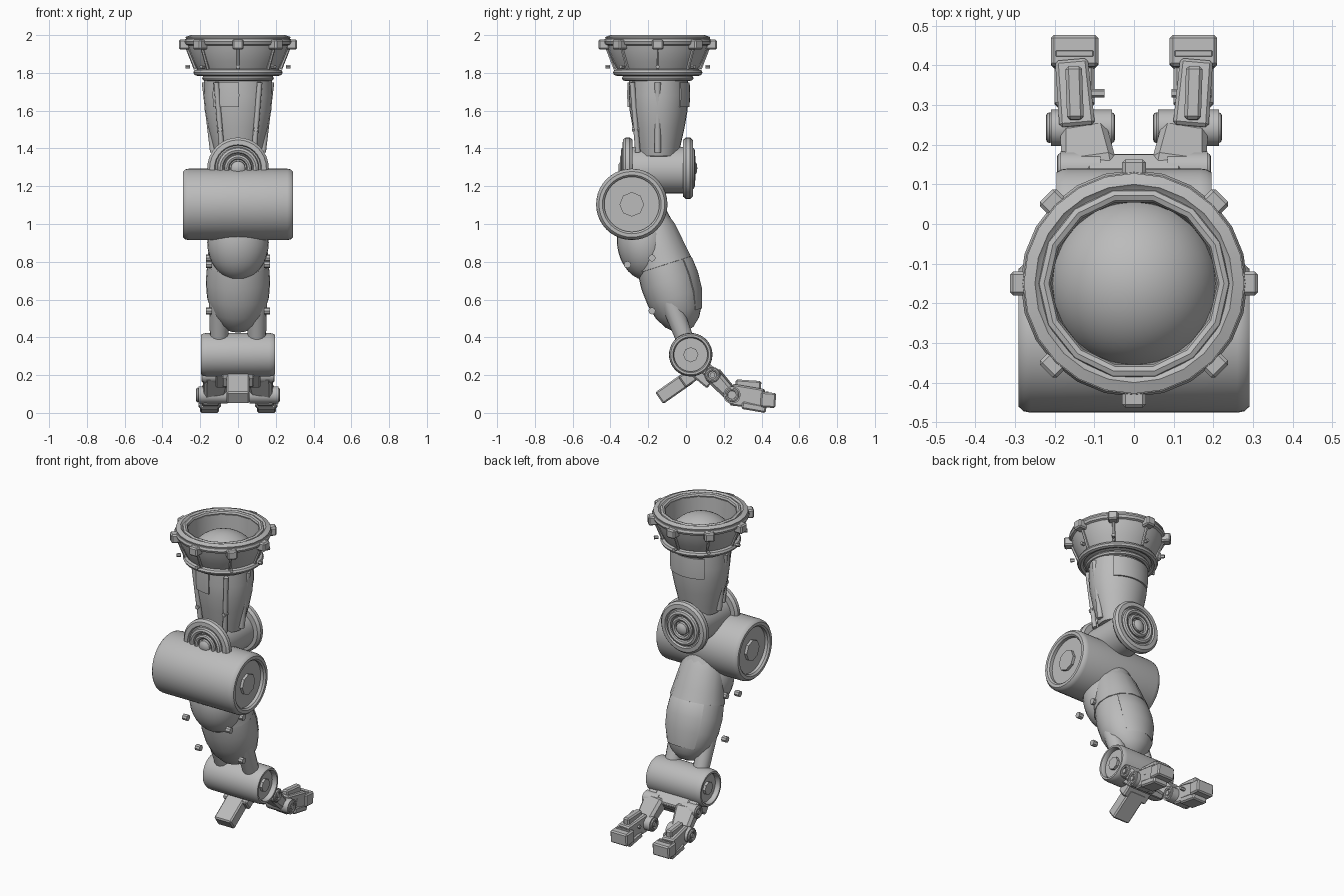
import bpy, bmesh, math
from mathutils import Matrix, Vector

cube = bpy.data.objects.get("Cube")
if cube:
    bpy.data.objects.remove(cube, do_unlink=True)

grey = bpy.data.materials.new("grey metal")
grey.use_nodes = True
grey.diffuse_color = (0.5, 0.5, 0.5, 1)
grey.node_tree.nodes["Principled BSDF"].inputs["Base Color"].default_value = (0.5, 0.5, 0.5, 1)


def finish(name, bm, matrix, angle=35):
    bmesh.ops.recalc_face_normals(bm, faces=bm.faces)
    mesh = bpy.data.meshes.new(name)
    bm.to_mesh(mesh)
    bm.free()
    mesh.transform(matrix)
    mesh.materials.append(grey)
    ob = bpy.data.objects.new(name, mesh)
    bpy.context.collection.objects.link(ob)
    bpy.ops.object.select_all(action='DESELECT')
    ob.select_set(True)
    bpy.context.view_layer.objects.active = ob
    bpy.ops.object.shade_smooth_by_angle(angle=math.radians(angle))
    return ob


def frame(origin, axis):
    """Local z follows axis; local x stays as near world x as possible."""
    w = Vector(axis).normalized()
    u = Vector((1, 0, 0)) if abs(w.x) < 0.9 else Vector((0, 1, 0))
    u = (u - w * u.dot(w)).normalized()
    v = w.cross(u)
    m = Matrix((u, v, w)).transposed().to_4x4()
    m.translation = origin
    return m


def lathe(name, origin, axis, profile, segs=32, scale=(1, 1), arc=None, closed=False):
    """Revolve (radius, height) points about an axis; arc = (start, end) degrees."""
    bm = bmesh.new()
    a0, a1 = arc or (0, 360)
    count = segs + 1 if arc else segs
    rings = []
    for i in range(count):
        a = math.radians(a0 + (a1 - a0) * i / segs)
        rings.append([bm.verts.new((r * math.cos(a) * scale[0], r * math.sin(a) * scale[1], h))
                      for r, h in profile])
    n = len(profile)
    for i in range(segs):
        p, q = rings[i], rings[(i + 1) % count]
        for j in range(n if closed else n - 1):
            k = (j + 1) % n
            bm.faces.new((p[j], q[j], q[k], p[k]))
    if arc and closed:
        bm.faces.new(rings[0])
        bm.faces.new(rings[-1])
    bmesh.ops.remove_doubles(bm, verts=bm.verts, dist=1e-5)
    return finish(name, bm, frame(origin, axis))


def torus(name, origin, axis, radius, tube, segs=32, flat=1):
    pts = [(radius + tube * math.cos(i * math.pi / 4), flat * tube * math.sin(i * math.pi / 4))
           for i in range(8)]
    return lathe(name, origin, axis, pts, segs, closed=True)


def rod(name, start, end, r0, r1=None, segs=12):
    d = Vector(end) - Vector(start)
    r1 = r1 or r0
    return lathe(name, start, d, [(0, 0), (r0, 0), (r1, d.length), (0, d.length)], segs)


def box(name, origin, size, pitch=0, yaw=0, bevel=0.008, taper=1):
    """Bevelled box; taper narrows its +y end."""
    bm = bmesh.new()
    bmesh.ops.create_cube(bm, size=1)
    for v in bm.verts:
        k = taper if v.co.y > 0 else 1
        v.co = Vector((v.co.x * size[0] * k, v.co.y * size[1], v.co.z * size[2] * k))
    bmesh.ops.bevel(bm, geom=bm.edges[:], offset=bevel, segments=1, affect='EDGES')
    m = (Matrix.Translation(origin) @ Matrix.Rotation(math.radians(yaw), 4, 'Z')
         @ Matrix.Rotation(math.radians(pitch), 4, 'X'))
    return finish(name, bm, m, 20)


def drum(name, origin, half, radius, boss):
    """Cross cylinder with rounded rims, recessed ends and octagonal bosses."""
    rim = radius * 0.77
    side = [(0, half - 0.03), (rim, half - 0.03), (rim, half - 0.01), (rim * 1.07, half),
            (radius * 0.92, half), (radius * 0.98, half - 0.012), (radius, half - 0.03)]
    lathe(name, origin, (1, 0, 0), side + [(r, -h) for r, h in reversed(side)], 40)
    for s in (-1, 1):
        o = Vector(origin) + Vector((s * (half - 0.035), 0, 0))
        rod(name + "_boss", o, o + Vector((s * 0.022, 0, 0)), boss, segs=8)


# Hip socket
hip = Vector((0, -0.15, 0))
UP = (0, 0, 1)
lathe("hip_socket", hip, UP, [(0.17, 1.79), (0.21, 1.81), (0.237, 1.86), (0.262, 1.92), (0.278, 1.99),
                              (0.25, 2.0), (0.235, 1.985), (0.215, 1.98), (0.205, 1.8)], 24, closed=True)
torus("socket_outer_ring", hip + Vector((0, 0, 1.965)), UP, 0.266, 0.02, 24)
torus("socket_inner_ring", hip + Vector((0, 0, 1.982)), UP, 0.227, 0.017, 14)
torus("socket_lower_flange", hip + Vector((0, 0, 1.802)), UP, 0.216, 0.021, 32, 0.85)
torus("thigh_collar", hip + Vector((0, 0, 1.772)), UP, 0.172, 0.018, 32, 0.8)
lathe("hip_ball", hip + Vector((0, 0, 1.747)), UP,
      [(0.217 * math.cos(i * math.pi / 24), 0.217 * math.sin(i * math.pi / 24)) for i in range(2, 13)], 40)
for i in range(8):
    a = i * math.pi / 4
    out = Vector((math.cos(a), math.sin(a), 0))
    yaw = math.degrees(a) - 90
    box("socket_lug", hip + out * 0.283 + Vector((0, 0, 1.95)), (0.06, 0.06, 0.055), yaw=yaw)
    rod("socket_strap", hip + out * 0.272 + Vector((0, 0, 1.94)),
        hip + out * 0.225 + Vector((0, 0, 1.82)), 0.009, segs=6)
    rod("socket_pin", hip + out * 0.253 + Vector((0, 0, 1.833)),
        hip + out * 0.277 + Vector((0, 0, 1.833)), 0.011, segs=6)

# Thigh with panels and hydraulic rods
thigh = Vector((0, -0.145, 0))
lathe("thigh", thigh, UP, [(0, 1.34), (0.12, 1.36), (0.135, 1.42), (0.158, 1.51), (0.176, 1.6),
                           (0.182, 1.68), (0.178, 1.79), (0, 1.79)], 28, (1, 0.87))
for name, arc in (("thigh_front_panel", (225, 272)), ("thigh_back_panel", (45, 130))):
    lathe(name, thigh, UP, [(0.165, 1.62), (0.186, 1.62), (0.19, 1.68), (0.187, 1.75), (0.165, 1.75)],
          10, (1, 0.88), arc, True)
for s in (-1, 1):
    rod("thigh_front_rod", (s * 0.085, -0.255, 1.38), (s * 0.115, -0.285, 1.75), 0.014)
    rod("thigh_side_rod", (s * 0.13, -0.15, 1.38), (s * 0.174, -0.15, 1.75), 0.018)
    rod("rod_bolt", (s * 0.095, -0.285, 1.5), (s * 0.095, -0.25, 1.5), 0.013, segs=6)

# Knee swivel, running front to back
rod("knee_swivel", (0, -0.32, 1.285), (0, 0.02, 1.285), 0.123, segs=32)
for y, s in ((-0.31, -1), (0.012, 1)):
    d = Vector((0, s, 0))
    c = Vector((0, y, 1.295))
    lathe("swivel_cap", c, d, [(0, -0.028), (0.15, -0.028), (0.163, -0.012), (0.163, 0.01), (0.15, 0.024),
                               (0.125, 0.026), (0.12, 0.012), (0.1, 0.012), (0, 0.012)])
    torus("swivel_middle_ring", c + d * 0.018, d, 0.095, 0.017)
    torus("swivel_inner_ring", c + d * 0.025, d, 0.06, 0.014)
    lathe("swivel_hub", c, d, [(0.04, 0.01), (0.038, 0.035), (0.022, 0.046), (0, 0.048)], 12)

# Knee drum
drum("knee_drum", (0, -0.287, 1.104), 0.291, 0.189, 0.065)

# Shin: tilted ovoid, upper collar, back plate and front guard
top = Vector((0, -0.205, 1.06))
fall = Vector((0, 0.205, -0.64))
shin = [(0, 0), (0.1, 0), (0.12, 0.1), (0.138, 0.2), (0.152, 0.3), (0.158, 0.38), (0.152, 0.47),
        (0.131, 0.55), (0.096, 0.61), (0.05, 0.65), (0, 0.662)]
lathe("shin", top, fall, shin, 28, (1.08, 0.97))
lathe("shin_collar", top, fall, [(0.11, 0.05), (0.128, 0.1), (0.147, 0.22), (0.158, 0.29), (0.148, 0.292)],
      14, (1.07, 0.97))
lathe("shin_back_plate", top, fall, [(0.14, 0.27), (0.158, 0.3), (0.165, 0.38), (0.158, 0.47),
                                     (0.126, 0.57), (0.11, 0.55)], 12, (1.07, 0.97), (225, 315), True)
lathe("shin_front_guard", (0, -0.222, 0.902), (0, -0.12, 1),
      [(math.cos(a * math.pi / 16) * 0.163, math.sin(a * math.pi / 16) * 0.2) for a in range(-8, 9)],
      28, (1, 0.88))
for s in (-1, 1):
    rod("shin_strut", (s * 0.1, -0.095, 0.62), (s * 0.1, 0.025, 0.31), 0.055, 0.046, 14)
    for y, z in ((-0.31, 0.785), (-0.18, 0.82), (-0.18, 0.54)):
        rod("shin_bolt", (s * 0.138, y, z), (s * 0.17, y, z), 0.019, segs=8)

# Ankle drum
drum("ankle_drum", (0, 0.025, 0.308), 0.195, 0.115, 0.04)

# Foot base and heel spur
box("foot_base", (0, 0.1, 0.21), (0.24, 0.12, 0.11), pitch=-40)
box("foot_crossbar", (0, 0.13, 0.21), (0.35, 0.08, 0.06), pitch=-40)
box("heel_mount", (0, 0.02, 0.19), (0.17, 0.1, 0.07), pitch=35)
box("heel_spur", (0, -0.06, 0.135), (0.12, 0.2, 0.075), pitch=35)
box("heel_hinge", (0, -0.01, 0.185), (0.09, 0.07, 0.05), pitch=35)

# Two toes, each with two hinges and a tip
for s in (-1, 1):
    x = s * 0.135
    rod("toe_root_hinge", (x - 0.05, 0.14, 0.2), (x + 0.05, 0.14, 0.2), 0.043, segs=16)
    box("toe_link", (s * 0.12, 0.19, 0.15), (0.14, 0.17, 0.085), pitch=-47, yaw=-s * 8,
        bevel=0.015, taper=0.8)
    rod("toe_hinge", (x - 0.075, 0.243, 0.095), (x + 0.08, 0.243, 0.095), 0.046, segs=16)
    for e in (-1, 1):
        for y, z, off in ((0.14, 0.2, 0.05), (0.243, 0.095, 0.078)):
            torus("hinge_ring", (x + e * off, y, z), (1, 0, 0), 0.03, 0.009, 16)
            rod("hinge_pin", (x + e * (off - 0.01), y, z), (x + e * (off + 0.008), y, z), 0.015, segs=8)
    box("toe_segment", (x + s * 0.015, 0.325, 0.085), (0.09, 0.17, 0.115), pitch=-8, yaw=-s * 5, taper=0.92)
    box("toe_ridge", (x + s * 0.015, 0.33, 0.148), (0.042, 0.135, 0.05), pitch=-4, yaw=-s * 2)
    rod("toe_bolt", (x - 0.04, 0.33, 0.1), (x + 0.06, 0.33, 0.1), 0.011, segs=6)
    box("toe_tip", (s * 0.15, 0.435, 0.068), (0.12, 0.08, 0.08), pitch=-4)
    box("toe_pad", (s * 0.15, 0.36, 0.03), (0.1, 0.13, 0.04), pitch=-10)
    box("toe_nail", (s * 0.15, 0.43, 0.108), (0.095, 0.016, 0.012), bevel=0.002)
